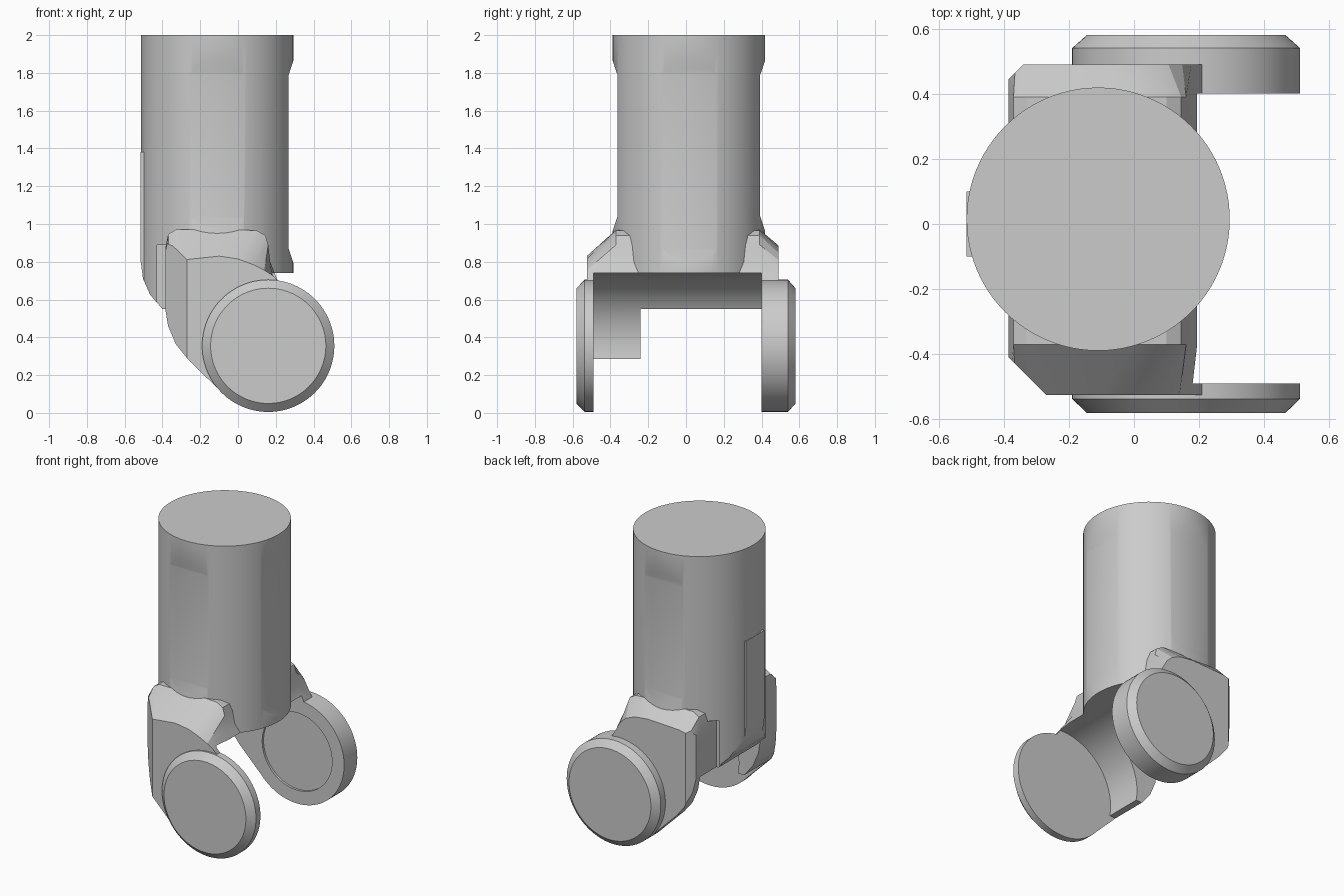
import bpy, bmesh, math
from math import cos, sin, radians

old = bpy.data.objects.get("Cube")
if old:
    bpy.data.objects.remove(old, do_unlink=True)

grey = bpy.data.materials.new("plain grey")
grey.use_nodes = True
grey.diffuse_color = (0.6, 0.6, 0.6, 1)
grey.node_tree.nodes["Principled BSDF"].inputs["Base Color"].default_value = (0.6, 0.6, 0.6, 1)

PX, PZ = 0.16, 0.355        # pivot of the fork
SX, SY, SR = -0.11, 0.015, 0.404   # shaft axis and radius


def loft(name, rings, cap=True):
    """Skin closed rings of equal length and cap both ends."""
    bm = bmesh.new()
    loops = [[bm.verts.new(p) for p in ring] for ring in rings]
    n = len(loops[0])
    for a, b in zip(loops, loops[1:]):
        for i in range(n):
            j = (i + 1) % n
            bm.faces.new((a[i], a[j], b[j], b[i]))
    bm.faces.new(loops[0])
    bm.faces.new(loops[-1])
    bmesh.ops.recalc_face_normals(bm, faces=bm.faces)
    mesh = bpy.data.meshes.new(name)
    bm.to_mesh(mesh)
    bm.free()
    mesh.materials.append(grey)
    ob = bpy.data.objects.new(name, mesh)
    bpy.context.collection.objects.link(ob)
    return ob


def place(u, v, w, axis):
    return {"x": (w, u, v), "y": (u, w, v), "z": (u, v, w)}[axis]


def prism(name, pts, axis, a, b):
    return loft(name, [[place(u, v, w, axis) for u, v in pts] for w in (a, b)])


def box(name, x, y, z):
    return prism(name, [(x[0], y[0]), (x[1], y[0]), (x[1], y[1]), (x[0], y[1])], "z", *z)


def circle(u, v, r, n=96):
    return [(u + r * cos(2 * math.pi * i / n), v + r * sin(2 * math.pi * i / n)) for i in range(n)]


def arc(start, end, r=0.385, n=24):
    angles = [radians(start + (end - start) * i / n) for i in range(n + 1)]
    return [(PX + r * cos(t), PZ + r * sin(t)) for t in angles]


def boolean(ob, cutter, how):
    mod = ob.modifiers.new("cut", "BOOLEAN")
    mod.operation, mod.solver, mod.object = how, "EXACT", cutter
    bpy.context.view_layer.objects.active = ob
    bpy.ops.object.modifier_apply(modifier=mod.name)
    bpy.data.objects.remove(cutter, do_unlink=True)


def finish(ob):
    bpy.ops.object.select_all(action="DESELECT")
    ob.select_set(True)
    bpy.context.view_layer.objects.active = ob
    bpy.ops.object.shade_smooth_by_angle(angle=radians(25))


# Side outline shared by the shaft and its rear pad
outline = [(-0.6, 2.1), (-0.6, 0.8), (-0.515, 0.8), (-0.503, 0.71), (-0.465, 0.625), (-0.4, 0.55)]
outline += arc(149.6, 90) + [(0.4, 0.74), (0.4, 2.1)]

# Shaft with three shallow flats
shaft = prism("shaft", circle(SX, SY, SR), "z", 0.4, 2.0)
boolean(shaft, prism("outline_tool", outline, "y", -0.7, 0.7), "INTERSECT")


def flat(top, low):
    """Depth-height outline of a flat, measured outward from the axis."""
    return [(0.46, top + 0.02), (0.405, top), (0.378, top - 0.08),
            (0.378, low + 0.08), (0.405, low), (0.46, low - 0.02)]


boolean(shaft, prism("flat_tool", [(SX + d, z) for d, z in flat(1.87, 0.79)], "y", -0.5, 0.5), "DIFFERENCE")
for side in (-1, 1):
    pts = [(SY + side * d, z) for d, z in flat(1.87, 0.96)]
    boolean(shaft, prism("flat_tool", pts, "x", -0.7, 0.5), "DIFFERENCE")
    # clearance notch beside the fork
    ys = sorted((SY + side * 0.21, side * 0.6))
    boolean(shaft, box("notch_tool", (-0.43, -0.34), ys, (0.4, 0.89)), "DIFFERENCE")
finish(shaft)

# Thin pad on the side of the shaft
pad = box("shaft_pad", (-0.515, -0.45), (-0.1, 0.1), (0.5, 1.38))
boolean(pad, prism("outline_tool", outline, "y", -0.7, 0.7), "INTERSECT")
finish(pad)

# Fork: full shoulder section, blending to a lower outline on the outer faces
lower = [(0.3, PZ), (0.1, 0.06), (-0.087, 0.108), (-0.27, 0.29), (-0.33, 0.365), (-0.37, 0.46), (-0.385, 0.55)]
inner = [(-0.385, 0.87), (-0.37, 0.945), (-0.33, 0.97), (0.0, 0.97), (0.1, 0.965),
         (0.145, 0.94), (0.16, 0.89), (0.17, 0.8), (0.21, 0.7)] + lower
outer = [(-0.385, 0.8), (-0.36, 0.803), (-0.27, 0.812), (-0.1, 0.83), (0.0, 0.815),
         (0.08, 0.785), (0.14, 0.755), (0.18, 0.73), (0.21, 0.7)] + lower


def section(y, t):
    return [(a[0] + (b[0] - a[0]) * t, y, a[1] + (b[1] - a[1]) * t) for a, b in zip(inner, outer)]


fork = loft("fork", [section(-0.525, 1), section(-0.37, 0), section(0.39, 0), section(0.49, 0.6)])
plan = [(-0.27, -0.525), (0.5, -0.525), (0.5, 0.49), (-0.34, 0.49), (-0.385, 0.445), (-0.385, -0.41)]
boolean(fork, prism("plan_tool", plan, "z", -0.2, 1.2), "INTERSECT")
throat = arc(90, 190.5) + [(-0.6, 0.285), (-0.6, -0.1), (0.7, -0.1), (0.7, 0.74)]
boolean(fork, prism("throat_tool", throat, "y", -0.49, 0.4), "DIFFERENCE")
boolean(fork, box("under_tool", (-0.7, 0.7), (-0.24, 0.4), (-0.2, 0.55)), "DIFFERENCE")
boolean(fork, prism("recess_tool", circle(PX, PZ, 0.26), "y", 0.3, 0.415), "DIFFERENCE")
finish(fork)


# Round pivot discs with a chamfered outer rim
def disc(name, steps):
    return loft(name, [[(u, y, v) for u, v in circle(PX, PZ, r)] for r, y in steps])


finish(disc("front_disc", [(0.35, -0.49), (0.35, -0.537), (0.305, -0.58)]))
finish(disc("back_disc", [(0.26, 0.415), (0.26, 0.4), (0.35, 0.4), (0.35, 0.54), (0.305, 0.58)]))
